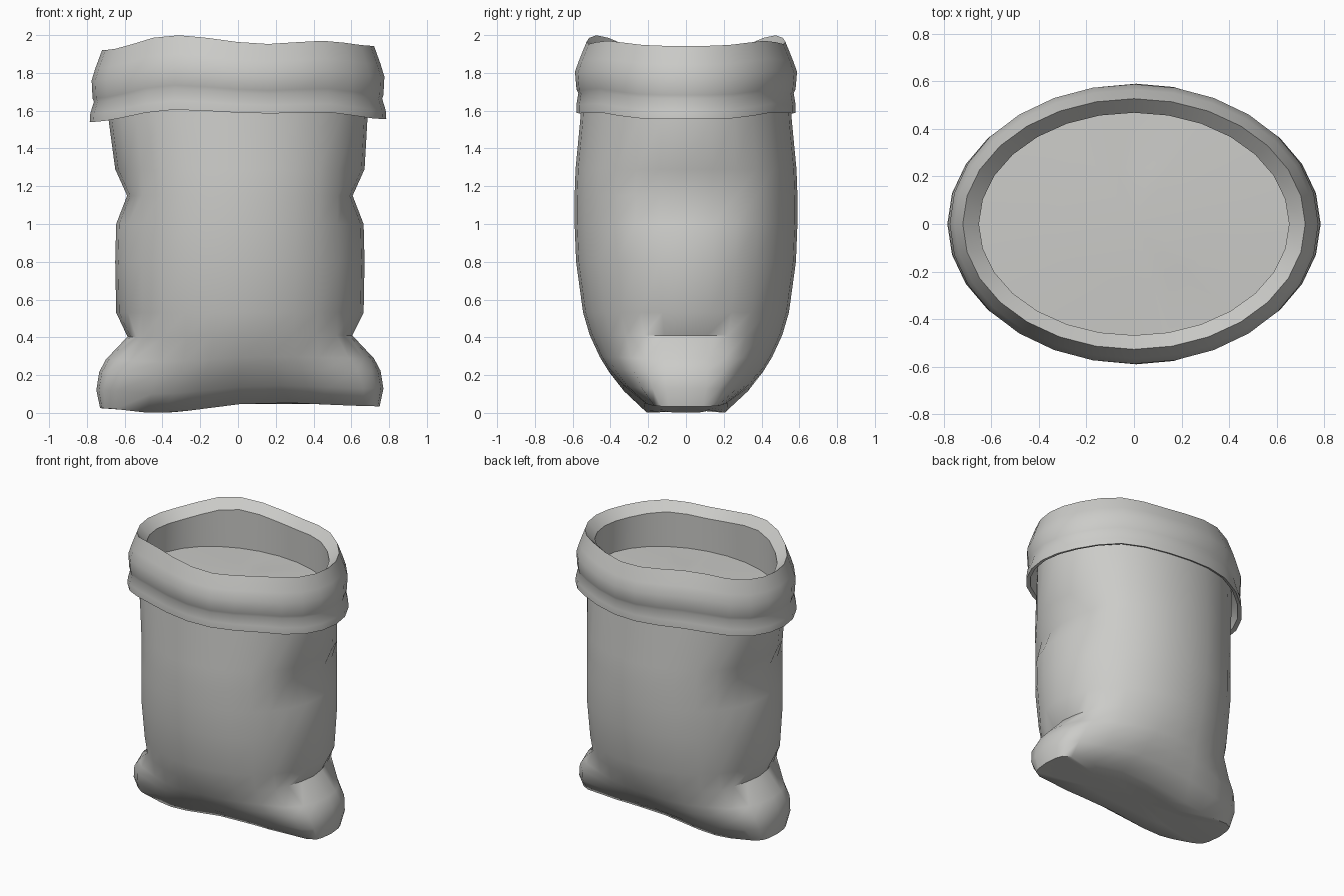
import bpy, bmesh, math

if "Cube" in bpy.data.objects:
    bpy.data.objects.remove(bpy.data.objects["Cube"])

N = 28  # sides around the sack

fabric = bpy.data.materials.new("grey fabric")
fabric.diffuse_color = (0.60, 0.60, 0.58, 1)
fabric.use_nodes = True
fabric.node_tree.nodes["Principled BSDF"].inputs["Base Color"].default_value = fabric.diffuse_color


def smooth_table(table, x):
    """Eased interpolation through (x, value) pairs."""
    if x <= table[0][0]:
        return table[0][1]
    for (x0, v0), (x1, v1) in zip(table, table[1:]):
        if x <= x1:
            t = (x - x0) / (x1 - x0)
            t = t * t * (3 - 2 * t)
            return v0 + (v1 - v0) * t
    return table[-1][1]


def oval(a, b, n=2.0):
    """Points of a superellipse, starting at +x."""
    pts = []
    for i in range(N):
        ang = 2 * math.pi * i / N
        c, s = math.cos(ang), math.sin(ang)
        pts.append((math.copysign(a * abs(c) ** (2 / n), c),
                    math.copysign(b * abs(s) ** (2 / n), s)))
    return pts


def loft(name, rings, start_pole=None, end_pole=None, angle=38):
    """Skin a list of point rings; poles close the ends with a fan."""
    bm = bmesh.new()
    vs = [[bm.verts.new(p) for p in r] for r in rings]
    for r0, r1 in zip(vs, vs[1:]):
        for i in range(N):
            j = (i + 1) % N
            bm.faces.new((r0[i], r0[j], r1[j], r1[i]))
    if start_pole:
        p = bm.verts.new(start_pole)
        for i in range(N):
            bm.faces.new((p, vs[0][(i + 1) % N], vs[0][i]))
    if end_pole:
        p = bm.verts.new(end_pole)
        for i in range(N):
            bm.faces.new((p, vs[-1][i], vs[-1][(i + 1) % N]))
    me = bpy.data.meshes.new(name)
    bm.to_mesh(me)
    bm.free()
    me.materials.append(fabric)
    ob = bpy.data.objects.new(name, me)
    bpy.context.collection.objects.link(ob)
    bpy.ops.object.select_all(action='DESELECT')
    ob.select_set(True)
    bpy.context.view_layer.objects.active = ob
    bpy.ops.object.shade_smooth_by_angle(angle=math.radians(angle))
    return ob


# Wavy underside, collar hem and rim heights, all by x
UNDERSIDE = [(-0.74, 0.025), (-0.45, 0.0), (0.15, 0.055), (0.74, 0.035)]
HEM = [(-0.785, 1.54), (-0.35, 1.605), (0.15, 1.585), (0.45, 1.592), (0.785, 1.555)]
RIM = [(-0.72, 1.92), (-0.35, 2.0), (0.15, 1.953), (0.45, 1.97), (0.72, 1.943)]

# Sack body: height, half width, half depth, squareness,
# side seam push (out for corner ears, in for pinches)
BODY = [
    (0.0, 0.40, 0.12, 3, 0), (0.0, 0.655, 0.22, 3.4, 0.085),
    (0.10, 0.675, 0.335, 2.6, 0.085), (0.20, 0.67, 0.415, 2.3, 0.075),
    (0.27, 0.66, 0.455, 2.1, 0.05), (0.40, 0.655, 0.51, 2, -0.06),
    (0.53, 0.655, 0.545, 2.05, 0), (0.80, 0.66, 0.582, 2.1, 0),
    (1.0, 0.655, 0.59, 2.1, 0), (1.15, 0.655, 0.59, 2.1, -0.058),
    (1.29, 0.66, 0.585, 2.1, 0), (1.55, 0.685, 0.56, 2.05, 0),
    (1.70, 0.69, 0.555, 2, 0),
]
EAR = (1, 1, 1.15, 1.1)
PINCH = (1, 1, 0.7)
rings = []
for z, a, b, n, push in BODY:
    weights = EAR if push > 0 else PINCH
    ring = []
    for i, (x, y) in enumerate(oval(a, b, n)):
        k = i % (N // 2)
        k = min(k, N // 2 - k)               # steps away from the side seam
        w = weights[k] if k < len(weights) else 0
        x += push * w * (1 if x > 0 else -1)
        lift = smooth_table(UNDERSIDE, x) * max(0, 1 - z / 0.55)
        ring.append((x + (0.01 if z < 1.5 else 0), y, z + lift))
    rings.append(ring)
loft("sack_body", rings, start_pole=(0, 0, smooth_table(UNDERSIDE, 0)), angle=55)

# Rolled collar: half width, half depth, fraction from hem to rim
COLLAR = [
    (0.69, 0.555, 0.28), (0.735, 0.557, 0.20), (0.757, 0.56, 0.02),
    (0.785, 0.58, 0.0), (0.782, 0.58, 0.12), (0.763, 0.57, 0.28),
    (0.77, 0.58, 0.33), (0.775, 0.588, 0.58), (0.755, 0.565, 0.75),
    (0.72, 0.527, 1.0), (0.652, 0.468, 0.84),
]
rings = []
for a, b, t in COLLAR:
    ring = []
    for x, y in oval(a, b):
        u = x / a
        lo, hi = smooth_table(HEM, u * 0.785), smooth_table(RIM, u * 0.72)
        ring.append((x, y, lo + (hi - lo) * t))
    rings.append(ring)
rings.append([(x, y, 1.64) for x, y in oval(0.66, 0.476)])  # inner wall
loft("rolled_collar", rings)

# Contents: gently mounded, slightly furrowed surface inside the collar
rings = [[(x, y, 1.655) for x, y in oval(0.66, 0.476)],
         [(x, y, 1.665 - (0.012 if i in (7, 23) else 0))
          for i, (x, y) in enumerate(oval(0.33, 0.24))]]
loft("sack_contents", rings, end_pole=(0, 0, 1.67))
